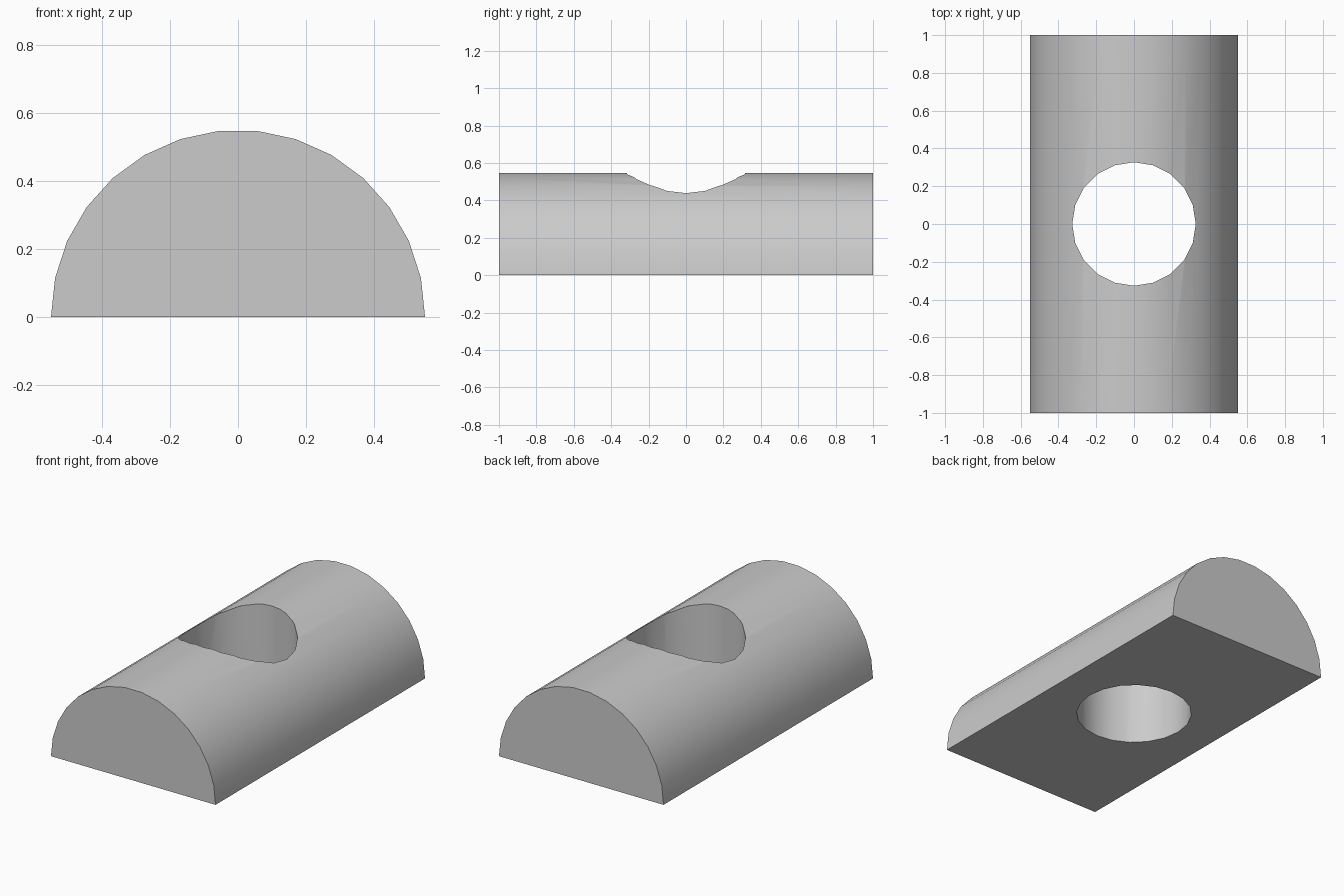
import bpy
import bmesh
from math import cos, sin, pi, radians

cube = bpy.data.objects.get("Cube")
if cube:
    bpy.data.objects.remove(cube, do_unlink=True)

RADIUS, LENGTH, HOLE_RADIUS = 0.55, 2.0, 0.327
ARC_STEPS, HOLE_SIDES = 15, 20

grey = bpy.data.materials.new("light grey")
grey.use_nodes = True
colour = (0.6, 0.6, 0.6, 1)
grey.diffuse_color = colour
grey.node_tree.nodes["Principled BSDF"].inputs["Base Color"].default_value = colour


def prism(name, points, offset):
    """Extrude a closed outline along the offset vector."""
    bm = bmesh.new()
    face = bm.faces.new([bm.verts.new(p) for p in points])
    new = bmesh.ops.extrude_face_region(bm, geom=[face])["geom"]
    moved = [g for g in new if isinstance(g, bmesh.types.BMVert)]
    bmesh.ops.translate(bm, verts=moved, vec=offset)
    bmesh.ops.recalc_face_normals(bm, faces=bm.faces)
    mesh = bpy.data.meshes.new(name)
    bm.to_mesh(mesh)
    bm.free()
    mesh.materials.append(grey)
    obj = bpy.data.objects.new(name, mesh)
    bpy.context.collection.objects.link(obj)
    return obj


# Half-round bar lying along y
arc = [pi * i / ARC_STEPS for i in range(ARC_STEPS + 1)]
bar = prism("half_round_bar",
            [(RADIUS * cos(a), -LENGTH / 2, RADIUS * sin(a)) for a in arc],
            (0, LENGTH, 0))

# Vertical round hole through the middle
ring = [2 * pi * i / HOLE_SIDES for i in range(HOLE_SIDES)]
cutter = prism("hole_cutter",
               [(HOLE_RADIUS * cos(a), HOLE_RADIUS * sin(a), -0.5) for a in ring],
               (0, 0, 2))
cut = bar.modifiers.new("hole", 'BOOLEAN')
cut.operation = 'DIFFERENCE'
cut.solver = 'EXACT'
cut.object = cutter

# Apply the cut, drop the cutter and smooth the curved walls
bpy.ops.object.select_all(action='DESELECT')
bpy.context.view_layer.objects.active = bar
bar.select_set(True)
bpy.ops.object.modifier_apply(modifier=cut.name)
bpy.data.objects.remove(cutter, do_unlink=True)
bpy.ops.object.shade_smooth_by_angle(angle=radians(30))
